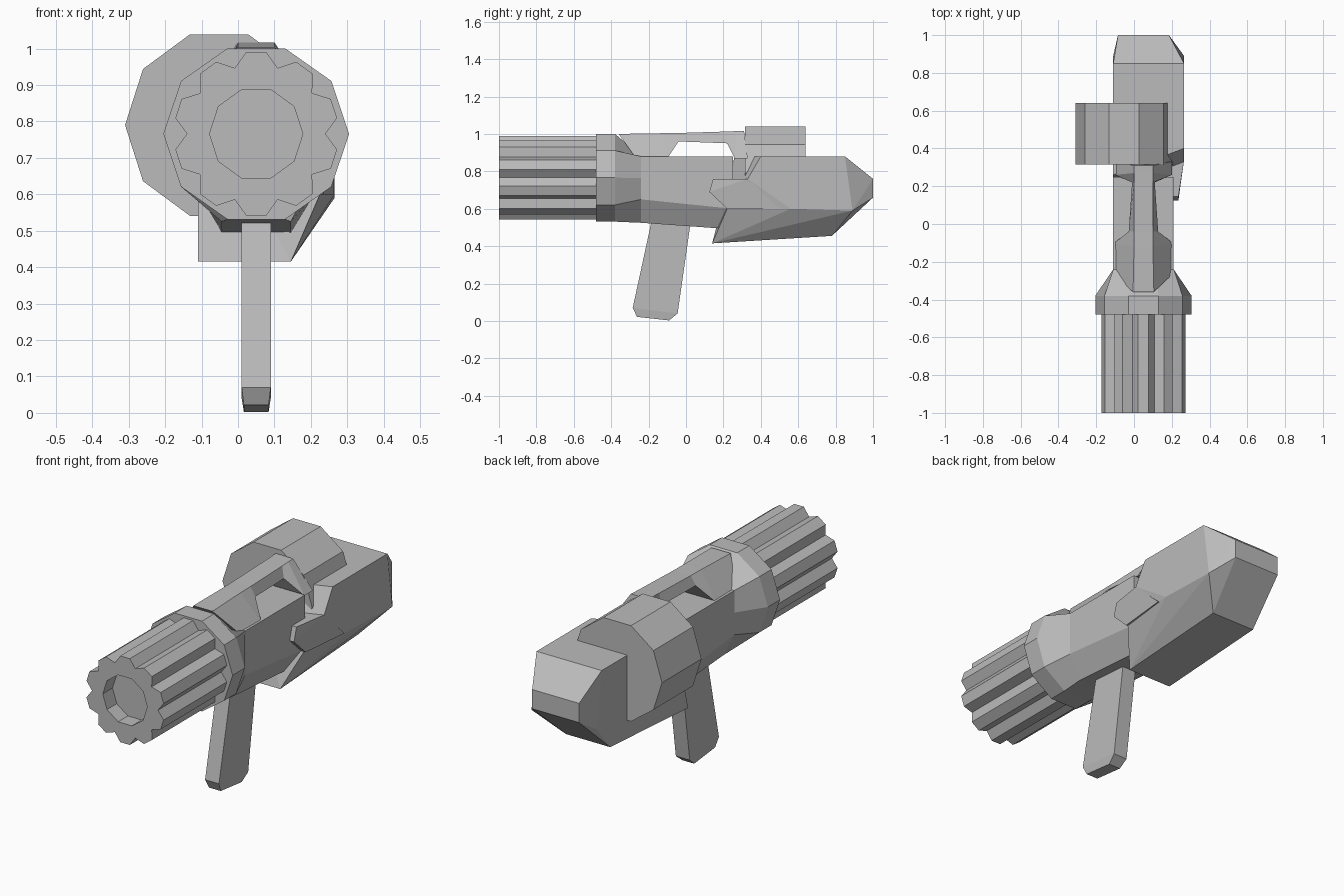
import bpy, bmesh
from math import sin, cos, radians

old = bpy.data.objects.get("Cube")
if old:
    bpy.data.objects.remove(old)

GREY = (0.5, 0.5, 0.5, 1)
mat = bpy.data.materials.new("plain grey")
mat.use_nodes = True
mat.diffuse_color = GREY
mat.node_tree.nodes["Principled BSDF"].inputs["Base Color"].default_value = GREY

CX, CZ = 0.05, 0.766      # barrel axis


def finish(name, bm):
    bmesh.ops.recalc_face_normals(bm, faces=bm.faces)
    mesh = bpy.data.meshes.new(name)
    bm.to_mesh(mesh)
    bm.free()
    mesh.materials.append(mat)
    obj = bpy.data.objects.new(name, mesh)
    bpy.context.collection.objects.link(obj)
    return obj


def bridge(bm, a, b):
    for i in range(len(a)):
        j = (i + 1) % len(a)
        bm.faces.new((a[i], a[j], b[j], b[i]))


def loft(name, sections):
    """Skin closed rings of (x, y, z) points and cap both ends."""
    bm = bmesh.new()
    rings = [[bm.verts.new(p) for p in s] for s in sections]
    for a, b in zip(rings, rings[1:]):
        bridge(bm, a, b)
    bm.faces.new(rings[0])
    bm.faces.new(rings[-1])
    return finish(name, bm)


def hull(name, points):
    bm = bmesh.new()
    for p in points:
        bm.verts.new(p)
    res = bmesh.ops.convex_hull(bm, input=bm.verts)
    loose = {v for v in res["geom_interior"] if isinstance(v, bmesh.types.BMVert)}
    bmesh.ops.delete(bm, geom=list(loose), context="VERTS")
    bmesh.ops.dissolve_limit(bm, angle_limit=radians(1), verts=bm.verts, edges=bm.edges)
    return finish(name, bm)


def polar(angle, rx, rz, y, cx=CX, cz=CZ):
    a = radians(angle)
    return (cx + rx * cos(a), y, cz + rz * sin(a))


def decagon(rx, rz, y, cx=CX, cz=CZ):
    return [polar(36 * k, rx, rz, y, cx, cz) for k in range(10)]


# Fluted barrel with a shallow bore
FRONT, BACK, FLOOR = -1.0, -0.46, -0.92
flutes = []
for k in range(10):
    flutes += [(36 * k, 0.19), (36 * k + 11, 0.226), (36 * k + 25, 0.226)]
bm = bmesh.new()
front, back = ([bm.verts.new(polar(a, r, r, y)) for a, r in flutes] for y in (FRONT, BACK))
bore, floor = ([bm.verts.new(p) for p in decagon(0.128, 0.128, y)] for y in (FRONT, FLOOR))
bridge(bm, front, back)
bridge(bm, bore, floor)
bm.faces.new(back)
bm.faces.new(floor)
for k in range(10):
    n = (k + 1) % 10
    lobe = [front[(3 * k + i) % 30] for i in range(4)]
    bm.faces.new([bore[k]] + lobe + [bore[n]])
finish("barrel", bm)


# Collar tapering into the receiver body
def body_section(y, low, bottom):
    right = [(0.16, 0.765), (0.16, 0.88), (0.07, 0.88)]
    lower = [(0.16, low), (0.095, bottom)]
    pts = [(CX + w, z) for w, z in right]
    pts += [(CX - w, z) for w, z in reversed(right)]
    pts += [(CX - w, z) for w, z in lower]
    pts += [(CX + w, z) for w, z in reversed(lower)]
    return [(x, y, z) for x, z in pts]


loft("receiver", [decagon(0.255, 0.247, -0.48), decagon(0.255, 0.247, -0.38),
                  body_section(-0.24, 0.65, 0.525), body_section(0.25, 0.6, 0.49)])

# Carry handle: top (y, half width, z) and underside (y, half width, z)
stations = [
    ((-0.36, 0.055, 1.0), (-0.26, 0.16, 0.86)),
    ((-0.12, 0.05, 1.004), (-0.10, 0.155, 0.87)),
    ((-0.04, 0.05, 1.005), (-0.04, 0.078, 0.96)),
    ((0.22, 0.05, 1.013), (0.22, 0.06, 0.95)),
    ((0.27, 0.05, 1.015), (0.26, 0.15, 0.87)),
    ((0.31, 0.05, 1.017), (0.33, 0.15, 0.87)),
]
loft("carry_handle", [
    [(CX - t[1], t[0], t[2]), (CX + t[1], t[0], t[2]),
     (CX + b[1], b[0], b[2]), (CX - b[1], b[0], b[2])] for t, b in stations])

# Drum on the side of the stock
loft("side_drum", [decagon(0.258, 0.262, y, -0.052, 0.79) for y in (0.315, 0.64)])

# Rear stock: flat on one side, swollen and chamfered on the other
flat_side = [(0.26, 0.88), (0.85, 0.88), (0.89, 0.59), (0.78, 0.455), (0.14, 0.415)]
swell = [(0.40, 0.88), (0.85, 0.88), (0.89, 0.59), (0.56, 0.60), (0.33, 0.76)]
stock = [(-0.11, y, z) for y, z in flat_side]
stock += [(0.265, y, z) for y, z in swell]
stock += [(0.145, 0.78, 0.455), (0.145, 0.14, 0.415), (0.225, 0.22, 0.60)]
stock += [(x, 1.0, z) for x in (-0.085, 0.185) for z in (0.66, 0.76)]
hull("stock", stock)

# Raised side tongue reaching forward from the stock
tongue = [(0.145, 0.76), (0.125, 0.69), (0.22, 0.60), (0.33, 0.76), (0.5, 0.60)]
hull("side_tongue", [(x if y < 0.3 or x < 0.2 else 0.264, y, z)
                     for x in (0.15, 0.235) for y, z in tongue])

# Pistol grip with a narrowed foot
grip = [((-0.17, 0.60), (0.035, 0.60), 0.04),
        ((-0.285, 0.07), (-0.045, 0.04), 0.04),
        ((-0.262, 0.022), (-0.09, 0.003), 0.034)]
loft("grip", [[(CX - w, a[0], a[1]), (CX + w, a[0], a[1]),
               (CX + w, b[0], b[1]), (CX - w, b[0], b[1])] for a, b, w in grip])
